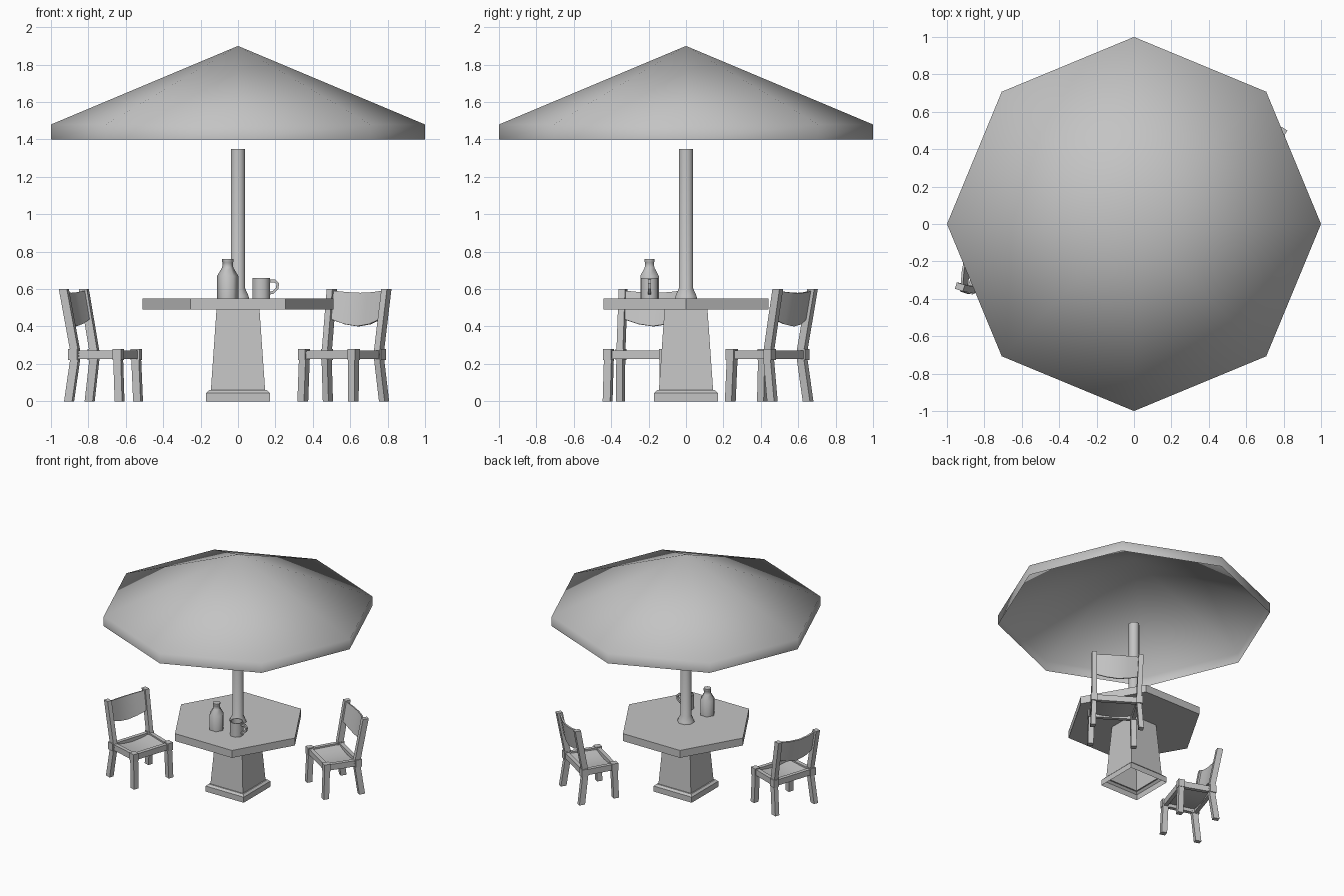
import bpy, bmesh, math
from math import sin, cos, pi
from mathutils import Matrix, Vector

if "Cube" in bpy.data.objects:
    bpy.data.objects.remove(bpy.data.objects["Cube"])

grey = bpy.data.materials.new("plain_grey")
grey.use_nodes = True
GREY = (0.55, 0.55, 0.55, 1)
grey.diffuse_color = GREY
grey.node_tree.nodes["Principled BSDF"].inputs["Base Color"].default_value = GREY


def finish(bm, name, place=Matrix(), smooth=None, fix=True):
    """Turn a bmesh into a named, coloured object; smooth is the sharp-edge angle."""
    if fix:
        bmesh.ops.recalc_face_normals(bm, faces=bm.faces)
    bm.transform(place)
    mesh = bpy.data.meshes.new(name)
    bm.to_mesh(mesh)
    bm.free()
    mesh.materials.append(grey)
    ob = bpy.data.objects.new(name, mesh)
    bpy.context.collection.objects.link(ob)
    if smooth:
        bpy.ops.object.select_all(action="DESELECT")
        ob.select_set(True)
        bpy.context.view_layer.objects.active = ob
        if smooth >= 180:
            bpy.ops.object.shade_smooth()
        else:
            bpy.ops.object.shade_smooth_by_angle(angle=math.radians(smooth))
    return ob


def lathe(name, profile, sides, at=(0, 0), turn=0, caps=(True, True), smooth=None):
    """Stack rings of (radius, z); a zero radius makes a point."""
    bm = bmesh.new()
    rings = []
    for r, z in profile:
        n = 1 if r == 0 else sides
        rings.append([bm.verts.new((r * cos(turn + 2 * pi * i / sides),
                                    r * sin(turn + 2 * pi * i / sides), z)) for i in range(n)])
    for a, b in zip(rings, rings[1:]):
        for i in range(sides):
            j = (i + 1) % sides
            quad = [a[i % len(a)], a[j % len(a)], b[j % len(b)], b[i % len(b)]]
            bm.faces.new(list(dict.fromkeys(quad)))
    if caps[0]:
        bm.faces.new(rings[0][::-1])
    if caps[1] and len(rings[-1]) > 2:
        bm.faces.new(rings[-1])
    return finish(bm, name, Matrix.Translation((*at, 0)), smooth, all(caps))


def add_beam(bm, points, w, d):
    """Horizontal rectangular sections swept through points."""
    rings = []
    for x, y, z in points:
        rings.append([bm.verts.new((x + sx * w / 2, y + sy * d / 2, z))
                      for sx, sy in ((-1, -1), (1, -1), (1, 1), (-1, 1))])
    for a, b in zip(rings, rings[1:]):
        for i in range(4):
            j = (i + 1) % 4
            bm.faces.new((a[i], a[j], b[j], b[i]))
    bm.faces.new(rings[0][::-1])
    bm.faces.new(rings[-1])


def add_rail(bm, a, b, thick, z0, z1):
    """Upright board between two plan points."""
    a, b = Vector(a), Vector(b)
    side = (b - a).normalized().orthogonal() * thick / 2
    low = [bm.verts.new((p.x, p.y, z0)) for p in (a - side, b - side, b + side, a + side)]
    face = bm.faces.new(low)
    ext = bmesh.ops.extrude_face_region(bm, geom=[face])
    for v in ext["geom"]:
        if isinstance(v, bmesh.types.BMVert):
            v.co.z = z1


def sheet(name, fn, nu, nv, thick, place):
    """Thin curved panel from a function of u and v in 0..1."""
    bm = bmesh.new()
    grid = [[bm.verts.new(fn(i / nu, j / nv)) for j in range(nv + 1)] for i in range(nu + 1)]
    for i in range(nu):
        for j in range(nv):
            bm.faces.new((grid[i][j], grid[i + 1][j], grid[i + 1][j + 1], grid[i][j + 1]))
    bmesh.ops.recalc_face_normals(bm, faces=bm.faces)
    bmesh.ops.solidify(bm, geom=bm.faces[:], thickness=thick)
    return finish(bm, name, place, 35)


def chair(label, at, degrees):
    place = Matrix.Translation((*at, 0)) @ Matrix.Rotation(math.radians(degrees), 4, "Z")
    corners = {s: ((s * .155, -.13), (s * .165, .115)) for s in (-1, 1)}
    # legs and back posts
    for s, side in ((-1, "right"), (1, "left")):
        bm = bmesh.new()
        add_beam(bm, [(s * .16, -.139, 0), (s * .155, -.128, .275)], .042, .042)
        finish(bm, f"{label}_{side}_front_leg", place)
        bm = bmesh.new()
        add_beam(bm, [(s * .178, .139, 0), (s * .165, .105, .25), (s * .173, .17, .6)], .036, .045)
        finish(bm, f"{label}_{side}_back_post", place)
    # seat frame
    bm = bmesh.new()
    for s in (-1, 1):
        add_rail(bm, *corners[s], .03, .225, .272)
    for k in (0, 1):
        add_rail(bm, corners[-1][k], corners[1][k], .03, .225, .272)
    # corner blocks
    for s in (-1, 1):
        for x, y in corners[s]:
            add_beam(bm, [(x + s * .003, y, .22), (x + s * .003, y, .28)], .046, .05)
    finish(bm, f"{label}_seat_frame", place)
    # dished seat
    sheet(f"{label}_seat", lambda u, v: ((u - .5) * .31, -.125 + .235 * v,
          .262 - .02 * sin(pi * u)), 4, 1, .008, place)

    # bowed back panel with a dipping lower edge
    def back(u, v):
        bow = sin(pi * u)
        z = (.44 - .04 * bow) * (1 - v) + (.59 - .012 * bow) * v
        return ((u - .5) * .33, .105 + (z - .25) * .186 + .03 * bow, z)
    sheet(f"{label}_back_panel", back, 4, 1, .012, place)


# parasol canopy, open below
lathe("parasol_canopy", [(1, 1.4), (1, 1.48), (0, 1.9)], 8, caps=(False, False), smooth=180)
# pole with a flared foot
lathe("parasol_pole", [(.064, .55), (.06, .565), (.041, .605), (.041, 1.35)], 8,
      turn=pi / 8, smooth=50)
# table
lathe("table_top", [(.51, .49), (.51, .55)], 6)
R = math.sqrt(2)
lathe("table_pedestal", [(.17 * R, 0), (.17 * R, .045), (.155 * R, .06), (.145 * R, .06),
                         (.115 * R, .49)], 4, turn=pi / 4, caps=(False, False))
# bottle
lathe("bottle", [(.057, .55), (.057, .67), (.03, .715), (.027, .74), (.03, .745), (.03, .76)],
      6, at=(-.055, -.195), smooth=62)
# mug, hollow
lathe("mug", [(.05, .55), (.05, .66), (.043, .66), (.043, .565), (0, .565)], 8,
      at=(.124, -.195), turn=pi / 8, smooth=50)
# mug handle
bm = bmesh.new()
outer = [(.165, .65), (.2, .65), (.22, .63), (.215, .6), (.19, .575), (.165, .57)]
inner = [(.165, .635), (.195, .635), (.206, .625), (.202, .606), (.185, .59), (.165, .585)]
strips = [[bm.verts.new((x, -.195 + dy, z)) for x, z in path]
          for path, dy in ((outer, -.009), (outer, .009), (inner, .009), (inner, -.009))]
for a, b in zip(strips, strips[1:] + strips[:1]):
    for i in range(len(a) - 1):
        bm.faces.new((a[i], a[i + 1], b[i + 1], b[i]))
finish(bm, "mug_handle")

chair("side_chair", (-.716, -.224), 72)
chair("rear_chair", (.556, .44), -32.5)
